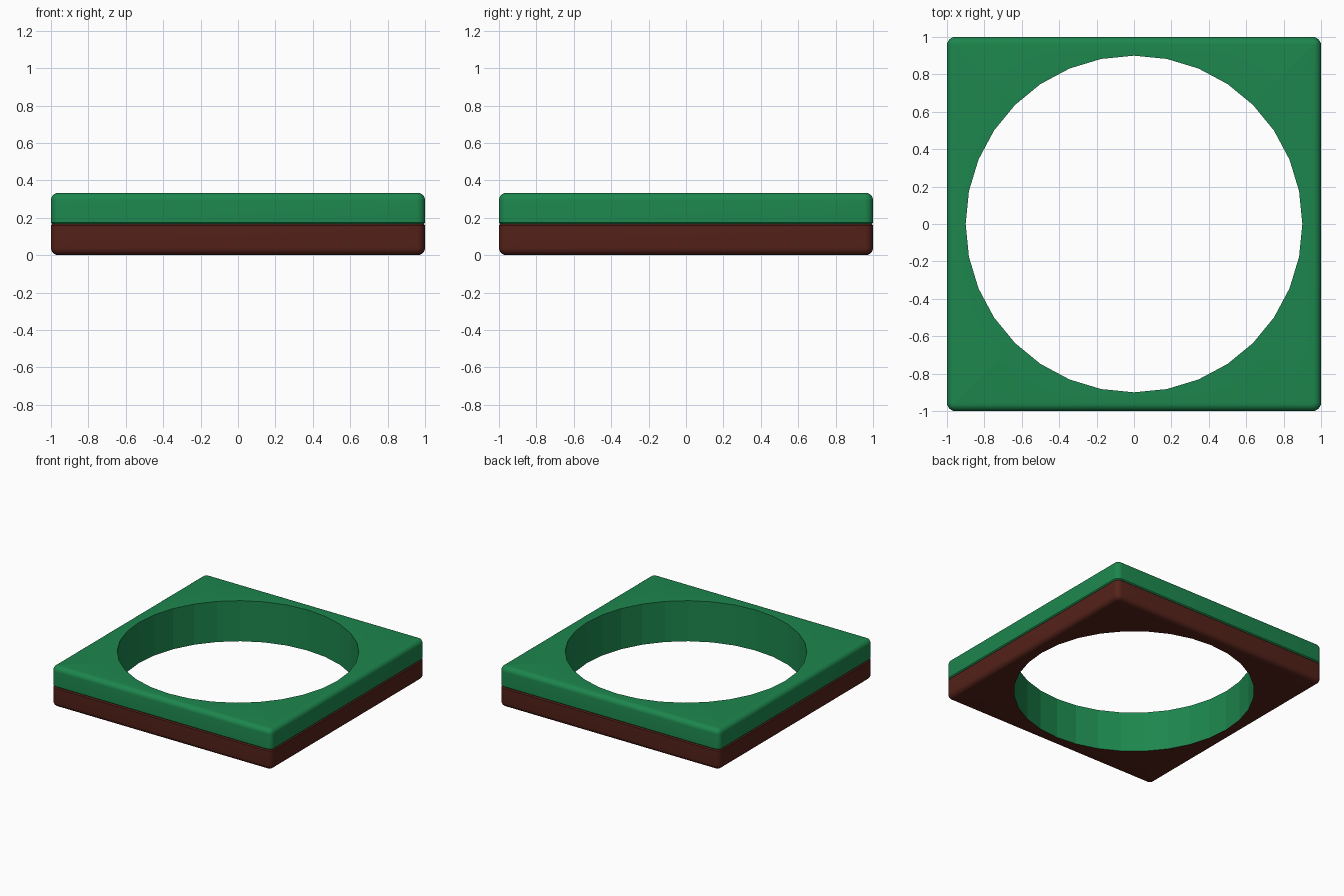
import bpy
import bmesh
from math import cos, sin, pi, radians

if "Cube" in bpy.data.objects:
    bpy.data.objects.remove(bpy.data.objects["Cube"])

THICK = 1 / 6        # thickness of each slab
HOLE_R, SIDES = 0.9, 32
ROUND = 0.04         # rounding of the outer edges
SEAM = 0.008         # small notch where the slabs meet
CORNER = 0.045       # corner radius seen from above


def material(name, rgb):
    m = bpy.data.materials.new(name)
    m.diffuse_color = (*rgb, 1)
    m.use_nodes = True
    m.node_tree.nodes["Principled BSDF"].inputs["Base Color"].default_value = m.diffuse_color
    return m


def rounded_square(bm, inset, z, steps=6):
    r, c = CORNER - inset, 1 - CORNER
    ring = []
    for q, (sx, sy) in enumerate([(1, 1), (-1, 1), (-1, -1), (1, -1)]):
        for i in range(steps + 1):
            a = (q + i / steps) * pi / 2
            ring.append(bm.verts.new((sx * c + r * cos(a), sy * c + r * sin(a), z)))
    return ring


def circle(bm, z):
    return [bm.verts.new((HOLE_R * cos(2 * pi * i / SIDES),
                          HOLE_R * sin(2 * pi * i / SIDES), z)) for i in range(SIDES)]


def skin(bm, a, b):
    n = len(a)
    return [bm.faces.new((a[i], a[(i + 1) % n], b[(i + 1) % n], b[i])) for i in range(n)]


def ring_edges(bm, ring):
    return [bm.edges.get((ring[i - 1], ring[i])) for i in range(len(ring))]


def slab(name, seam_z, direction, mats):
    bm = bmesh.new()
    # outer profile from the seam to the rounded outer edge: (inset, distance)
    profile = [(SEAM, 0), (0, SEAM)]
    for i in range(7):
        a = i / 6 * pi / 2
        profile.append((ROUND * (1 - cos(a)), THICK - ROUND + ROUND * sin(a)))
    rings = [rounded_square(bm, p, seam_z + direction * d) for p, d in profile]
    for a, b in zip(rings, rings[1:]):
        skin(bm, a, b)
    # faceted hole wall
    hole = [circle(bm, seam_z), circle(bm, seam_z + direction * THICK)]
    wall = skin(bm, *hole)
    # flat faces between square outline and hole
    for outer, inner in ((rings[0], hole[0]), (rings[-1], hole[1])):
        bmesh.ops.triangle_fill(bm, use_beauty=True,
                                edges=ring_edges(bm, outer) + ring_edges(bm, inner))
    bmesh.ops.recalc_face_normals(bm, faces=bm.faces)
    for f in bm.faces:
        f.smooth = True
    for f in wall:
        f.smooth = False
        f.material_index = len(mats) - 1
    for e in bm.edges:
        e.smooth = e.calc_face_angle(0) < radians(30)
    mesh = bpy.data.meshes.new(name)
    bm.to_mesh(mesh)
    bm.free()
    for m in mats:
        mesh.materials.append(m)
    bpy.context.collection.objects.link(bpy.data.objects.new(name, mesh))


green = material("green", (0.012, 0.24, 0.075))
brown = material("brown", (0.09, 0.016, 0.01))

slab("lower_slab", THICK, -1, [brown, green])
slab("upper_slab", THICK, 1, [green])
